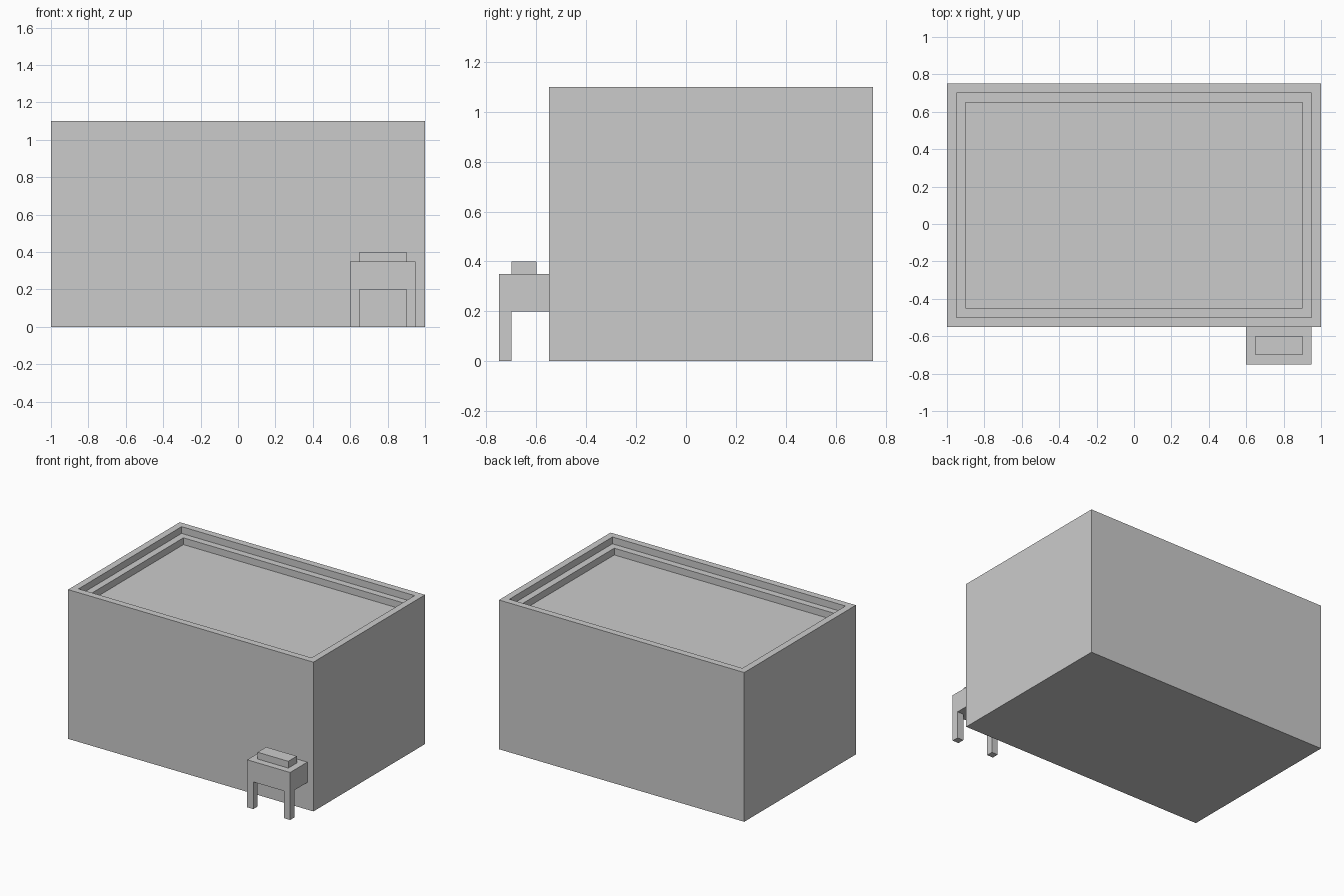
import bpy, bmesh
from mathutils import Vector

if "Cube" in bpy.data.objects:
    bpy.data.objects.remove(bpy.data.objects["Cube"])


def box_bm(lo, hi):
    lo, hi = Vector(lo), Vector(hi)
    bm = bmesh.new()
    bmesh.ops.create_cube(bm, size=1)
    bmesh.ops.scale(bm, vec=hi - lo, verts=bm.verts)
    bmesh.ops.translate(bm, vec=(lo + hi) / 2, verts=bm.verts)
    return bm


def face_toward(bm, z):
    bm.normal_update()
    return next(f for f in bm.faces if f.normal.z * z > 0.9)


def inset_extrude(bm, face, width, dz):
    # inset a face, then push or pull it vertically; returns the moved face
    bmesh.ops.inset_region(bm, faces=[face], thickness=width, use_even_offset=True)
    new = bmesh.ops.extrude_discrete_faces(bm, faces=[face])["faces"][0]
    bmesh.ops.translate(bm, vec=(0, 0, dz), verts=new.verts)
    bm.normal_update()
    return new


def finish(name, bm):
    mesh = bpy.data.meshes.new(name)
    bm.to_mesh(mesh)
    bm.free()
    obj = bpy.data.objects.new(name, mesh)
    bpy.context.collection.objects.link(obj)
    return obj


# Building block with a two-step recessed roof
bm = box_bm((-1, -0.55, 0), (1, 0.75, 1.1))
top = face_toward(bm, 1)
for _ in range(2):
    top = inset_extrude(bm, top, 0.05, -0.05)
finish("building_body", bm)

# Entrance canopy with a raised cap
bm = box_bm((0.6, -0.75, 0.2), (0.95, -0.55, 0.35))
inset_extrude(bm, face_toward(bm, 1), 0.05, 0.05)
finish("entrance_canopy", bm)

# Two posts under the front corners, open where they meet the canopy
for side, x in (("left", 0.6), ("right", 0.9)):
    bm = box_bm((x, -0.75, 0), (x + 0.05, -0.7, 0.2))
    bmesh.ops.delete(bm, geom=[face_toward(bm, 1)], context="FACES_ONLY")
    finish(f"canopy_post_{side}", bm)
